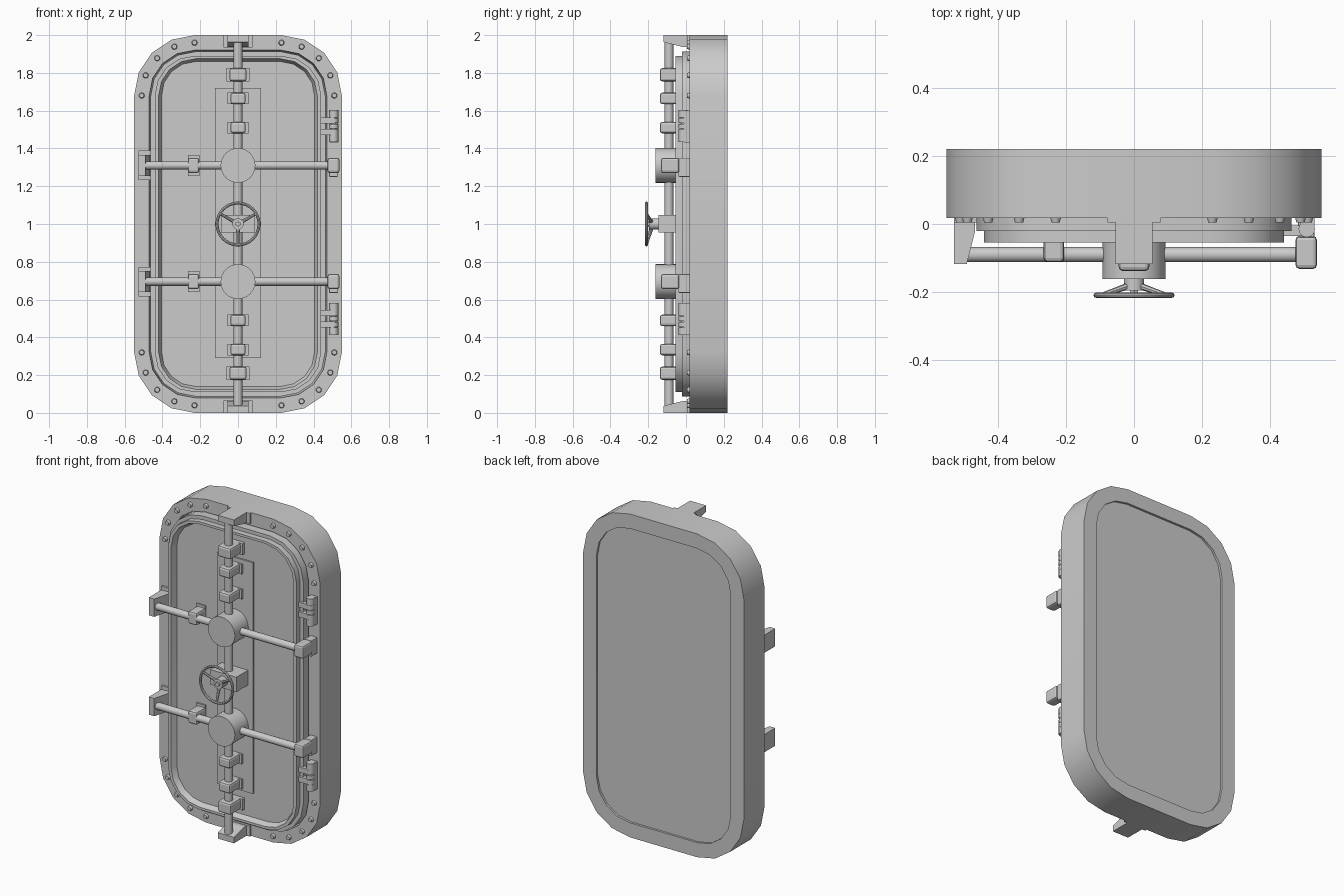
import bpy, bmesh
from math import sin, cos, pi, radians
from mathutils import Vector, Matrix

if "Cube" in bpy.data.objects:
    bpy.data.objects.remove(bpy.data.objects["Cube"])


def finish(bm, name, bevel=0, smooth=True):
    bmesh.ops.recalc_face_normals(bm, faces=bm.faces)
    me = bpy.data.meshes.new(name)
    bm.to_mesh(me)
    bm.free()
    ob = bpy.data.objects.new(name, me)
    bpy.context.collection.objects.link(ob)
    if bevel:
        m = ob.modifiers.new("bevel", 'BEVEL')
        m.width, m.segments = bevel, 2
    if smooth:
        bpy.ops.object.select_all(action='DESELECT')
        ob.select_set(True)
        bpy.context.view_layer.objects.active = ob
        bpy.ops.object.shade_smooth_by_angle(angle=radians(30))
    return ob


def corner_points(hx, hz, r, seg=4):
    pts = []
    for q, (sx, sz) in enumerate([(1, 1), (-1, 1), (-1, -1), (1, -1)]):
        for i in range(seg + 1):
            a = (q + i / seg) * pi / 2
            pts.append((sx * (hx - r) + r * cos(a), 1 + sz * (hz - r) + r * sin(a)))
    return pts


def loft(name, loops, closed):
    """Skin rounded rectangles given as (half x, half z, radius, y)."""
    bm = bmesh.new()
    rings = [[bm.verts.new((x, y, z)) for x, z in corner_points(hx, hz, r)]
             for hx, hz, r, y in loops]
    pairs = list(zip(rings, rings[1:]))
    if closed:
        pairs.append((rings[-1], rings[0]))
    else:
        bm.faces.new(rings[0])
        bm.faces.new(rings[-1])
    for a, b in pairs:
        for i in range(len(a)):
            j = (i + 1) % len(a)
            bm.faces.new((a[i], a[j], b[j], b[i]))
    return finish(bm, name)


def box(name, x, y, z, bevel=0):
    bm = bmesh.new()
    bmesh.ops.create_cube(bm, size=1)
    for v in bm.verts:
        v.co = [(r[0] + r[1]) / 2 + c * (r[1] - r[0]) for r, c in zip((x, y, z), v.co)]
    return finish(bm, name, bevel, smooth=False)


def rod(name, p, q, r, sides=20, r2=None, bevel=0):
    p, q = Vector(p), Vector(q)
    d = q - p
    bm = bmesh.new()
    bmesh.ops.create_cone(bm, cap_ends=True, segments=sides, radius1=r,
                          radius2=r if r2 is None else r2, depth=d.length)
    bm.transform(Matrix.Translation((p + q) / 2) @ d.to_track_quat('Z', 'Y').to_matrix().to_4x4())
    return finish(bm, name, bevel)


def bracket(name, matrix):
    """Wedge catch: profile (outward, y) swept sideways, with a base flange."""
    bm = bmesh.new()
    prof = [(0, .018), (0, -.118), (-.037, -.118), (-.062, -.02), (-.062, .018)]
    for half, pts in ((.055, prof), (.078, [(0, .018), (0, .005), (-.065, .005), (-.065, .018)])):
        f = bm.faces.new([bm.verts.new((u, y, -half)) for u, y in pts])
        ext = bmesh.ops.extrude_face_region(bm, geom=[f])
        bmesh.ops.translate(bm, vec=(0, 0, 2 * half),
                            verts=[v for v in ext['geom'] if isinstance(v, bmesh.types.BMVert)])
    bm.transform(matrix)
    finish(bm, name, smooth=False)


# Frame ring and door leaf with raised rim and recessed centre
loft("frame", [(.55, 1, .32, .22), (.55, 1, .32, .018), (.47, .92, .24, .018),
               (.46, .91, .23, .22)], True)
loft("door_leaf", [(.462, .912, .232, .205), (.462, .912, .232, -.02), (.44, .89, .21, -.02),
                   (.44, .89, .21, -.055), (.42, .875, .195, -.055), (.405, .86, .18, -.02)], False)
box("centre_plate", (-.122, .122), (-.03, -.015), (.29, 1.72))

# Bolts around the four frame corners
for n, (x, z) in enumerate(corner_points(.51, .96, .28)):
    rod("bolt_%d" % n, (x, .02, z), (x, .004, z), .016, 12, .012)

# Locking rods and hubs
RY = -.09
rod("vertical_rod", (0, RY, .035), (0, RY, 1.965), .023)
for s, z in ((1, 1.31), (-1, .695)):
    tag = "upper" if s > 0 else "lower"
    rod(tag + "_cross_rod", (-.5, RY, z), (.5, RY, z), .022)
    rod(tag + "_hub", (0, -.02, z), (0, -.162, z), .092, 32)
    box(tag + "_cross_guide", (-.265, -.205), (-.112, -.018), (z - .04, z + .04), .012)
    box(tag + "_cross_guide_foot", (-.265, -.205), (-.03, -.018), (z - .055, z + .055))
    # Pivot lug on the hinge side
    box(tag + "_lug", (.474, .537), (-.132, -.035), (z - .04, z + .04), .012)
    box(tag + "_lug_arm", (.482, .53), (-.04, .02), (z - .06, z + .04), .005)
    bracket(tag + "_side_catch", Matrix.Translation((-.528, 0, z)) @ Matrix.Rotation(pi, 4, 'Z')
            @ Matrix.Scale(-1, 4, (0, 1, 0)))

# Guides along the vertical rod, end catches and hinges, mirrored about mid height
for s, tag in ((1, "upper"), (-1, "lower")):
    for n, (d, hx, hz) in enumerate([(.79, .045, .035), (.665, .04, .03), (.51, .04, .03)]):
        z = 1 + s * d
        box("%s_guide_%d" % (tag, n), (-hx, hx), (-.138, -.018), (z - hz, z + hz), .012)
        box("%s_guide_foot_%d" % (tag, n), (-hx - .015, hx + .015), (-.042, -.018), (z - hz, z + hz))
    bracket(tag + "_end_catch", Matrix.Translation((0, 0, 1 + s)) @ Matrix.Rotation(-s * pi / 2, 4, 'Y'))
    z = 1 + s * .51
    for n, k in enumerate((-.065, -.03, 0, .03, .065)):
        h = .02 if abs(k) > .05 else (.014 if k else .012)
        c = z + k + .008
        rod("%s_knuckle_%d" % (tag, n), (.507, -.015, c - h), (.507, -.015, c + h), .024, 16)
        if h == .014:
            box("%s_strap_%d" % (tag, n), (.435, .507), (-.035, -.005), (c - h - .002, c + h + .002))
    rod(tag + "_hinge_pin", (.507, -.015, z - .07), (.507, -.015, z + .085), .012, 12)
    box(tag + "_hinge_base", (.487, .53), (-.01, .02), (z - .078, z + .092))

# Gearbox and handwheel
box("gearbox", (-.09, .09), (-.145, -.02), (.955, 1.047))
rod("wheel_shaft", (0, -.14, 1), (0, -.195, 1), .03)
rod("wheel_nut", (0, -.19, 1), (0, -.205, 1), .014, 6)
bm = bmesh.new()
N, M = 32, 8
ring = [[bm.verts.new(((.111 + .008 * cos(b)) * cos(a), -.209 + .008 * sin(b),
                       1 + (.111 + .008 * cos(b)) * sin(a)))
         for b in [2 * pi * j / M for j in range(M)]] for a in [2 * pi * i / N for i in range(N)]]
for i in range(N):
    for j in range(M):
        bm.faces.new((ring[i][j], ring[(i + 1) % N][j],
                      ring[(i + 1) % N][(j + 1) % M], ring[i][(j + 1) % M]))
finish(bm, "wheel_rim")
for n in range(3):
    a = -pi / 2 + n * 2 * pi / 3
    rod("wheel_spoke_%d" % n, (.02 * cos(a), -.182, 1 + .02 * sin(a)),
        (.109 * cos(a), -.209, 1 + .109 * sin(a)), .01, 8, .007)
